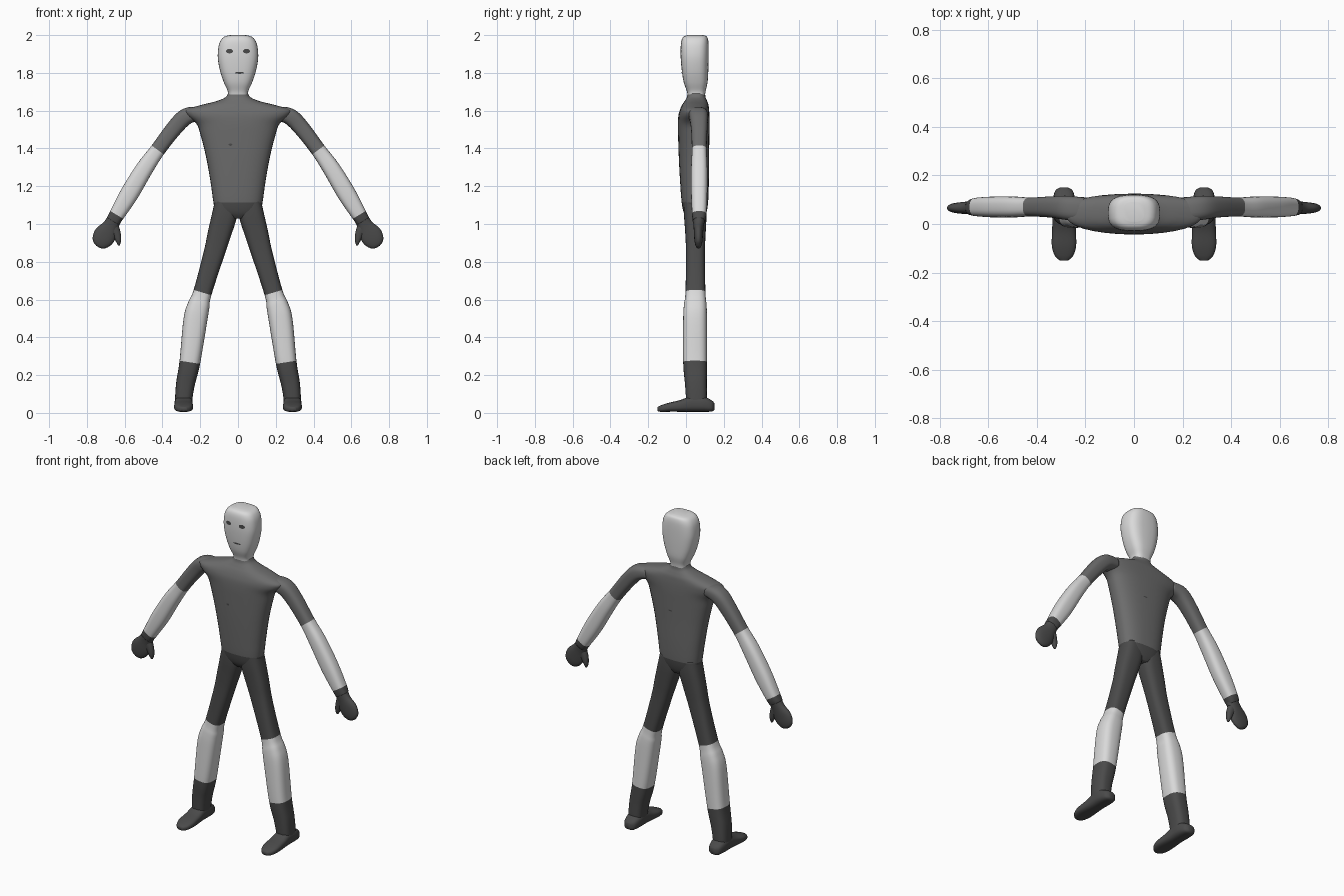
import bpy, bmesh, math
from mathutils import Vector
from mathutils.bvhtree import BVHTree

cube = bpy.data.objects.get("Cube")
if cube:
    bpy.data.objects.remove(cube, do_unlink=True)


def material(name, grey):
    m = bpy.data.materials.new(name)
    m.use_nodes = True
    colour = (grey, grey, grey, 1)
    m.diffuse_color = colour
    m.node_tree.nodes["Principled BSDF"].inputs["Base Color"].default_value = colour
    return m


LIGHT, MID, DARK = 0, 1, 2
MATERIALS = [material("pale_grey", 0.7), material("medium_grey", 0.15),
             material("charcoal", 0.07)]
SIDES = (("left", 1), ("right", -1))
SEGMENTS, STEPS = 32, 5


def finish(name, bm):
    bmesh.ops.recalc_face_normals(bm, faces=bm.faces)
    mesh = bpy.data.meshes.new(name)
    bm.to_mesh(mesh)
    bm.free()
    for m in MATERIALS:
        mesh.materials.append(m)
    for poly in mesh.polygons:
        poly.use_smooth = True
    ob = bpy.data.objects.new(name, mesh)
    bpy.context.collection.objects.link(ob)
    return ob


def spline(rows):
    """Smoothly resample rows of (x, y, z, half width, half depth)."""
    pts = [Vector(r) for r in rows]
    out = []
    for i in range(len(pts) - 1):
        p1, p2 = pts[i], pts[i + 1]
        p0, p3 = pts[max(i - 1, 0)], pts[min(i + 2, len(pts) - 1)]
        for s in range(STEPS):
            t = s / STEPS
            m1, m2 = (p2 - p0) / 2, (p3 - p1) / 2
            d = p2 - p1
            out.append(p1 + m1 * t + (3 * d - 2 * m1 - m2) * t ** 2
                       + (m1 + m2 - 2 * d) * t ** 3)
    return out + [pts[-1]]


def loft(name, rows, colours, power=2.5, side=1, depth=(0, 1, 0)):
    """Skin rounded cross-sections along a path; one colour per span."""
    bm = bmesh.new()
    sections, depth = spline(rows), Vector(depth)
    rings = []
    for i, s in enumerate(sections):
        ahead = sections[min(i + 1, len(sections) - 1)]
        behind = sections[max(i - 1, 0)]
        across = depth.cross(Vector(ahead[:3]) - Vector(behind[:3])).normalized()
        ring = []
        for k in range(SEGMENTS):
            a = math.tau * k / SEGMENTS
            c, d = (math.copysign(abs(v) ** (2 / power), v)
                    for v in (math.cos(a), math.sin(a)))
            p = Vector(s[:3]) + across * c * s[3] + depth * d * s[4]
            p.x *= side
            ring.append(bm.verts.new(p))
        rings.append(ring)
    for i, (r, q) in enumerate(zip(rings, rings[1:])):
        for k in range(SEGMENTS):
            n = (k + 1) % SEGMENTS
            f = bm.faces.new((r[k], r[n], q[n], q[k]))
            f.material_index = colours[i // STEPS]
    bm.faces.new(rings[0]).material_index = colours[0]
    bm.faces.new(rings[-1]).material_index = colours[-1]
    return finish(name, bm)


def painted_mark(name, target, x, z, rx, rz, direction=1):
    """Thin oval hugging the front (or back) of a part."""
    tree = BVHTree.FromPolygons([v.co for v in target.data.vertices],
                                [p.vertices for p in target.data.polygons])
    bm = bmesh.new()
    bmesh.ops.create_circle(bm, cap_ends=True, cap_tris=True, segments=12, radius=1)
    for v in bm.verts:
        px, pz = x + v.co.x * rx, z + v.co.y * rz
        hit = tree.ray_cast(Vector((px, -direction, pz)), Vector((0, direction, 0)))[0]
        v.co = (px, hit.y - direction * 0.002, pz)
    for f in bm.faces:
        f.material_index = DARK
    return finish(name, bm)


# Torso with sloping shoulders and the top of the trousers
torso = loft("torso", [
    (0, .05, 1.03, .05, .045), (0, .048, 1.06, .115, .06),
    (0, .047, 1.115, .13, .07), (0, .045, 1.22, .145, .076),
    (0, .042, 1.35, .168, .08), (0, .041, 1.47, .198, .083),
    (0, .041, 1.53, .22, .084), (0, .042, 1.575, .27, .082),
    (0, .045, 1.605, .275, .077), (0, .049, 1.63, .195, .07),
    (0, .052, 1.65, .115, .06), (0, .054, 1.67, .068, .05),
    (0, .055, 1.692, .053, .046)],
    [DARK] * 2 + [MID] * 10, 2.5)

# Head and neck
head = loft("head", [
    (0, .055, 1.68, .052, .046), (0, .054, 1.705, .055, .05),
    (0, .051, 1.75, .075, .063), (0, .048, 1.81, .095, .07),
    (0, .046, 1.88, .107, .074), (0, .046, 1.94, .103, .074),
    (0, .047, 1.975, .09, .07), (0, .049, 1.993, .07, .06),
    (0, .05, 2.0, .04, .04)], [LIGHT] * 8, 2.9)

for label, side in SIDES:
    # Arm: sleeve, bare forearm, cuff
    loft(label + "_arm", [
        (.2, .058, 1.585, .035, .05), (.272, .066, 1.57, .044, .05),
        (.335, .07, 1.51, .043, .044), (.425, .07, 1.392, .04, .039),
        (.495, .07, 1.293, .046, .043), (.575, .07, 1.16, .049, .043),
        (.642, .07, 1.048, .04, .038), (.662, .068, 1.015, .037, .032)],
        [MID] * 3 + [LIGHT] * 3 + [DARK], 2.7, side)
    # Mitten and thumb
    loft(label + "_hand", [
        (.65, .068, 1.035, .037, .034), (.674, .067, .99, .042, .027),
        (.702, .066, .945, .058, .024), (.722, .066, .912, .053, .021),
        (.735, .066, .889, .036, .015), (.741, .066, .879, .012, .006)],
        [DARK] * 5, 2.2, side)
    loft(label + "_thumb", [
        (.66, .066, .985, .03, .022), (.642, .066, .945, .022, .019),
        (.633, .066, .91, .014, .015), (.631, .066, .887, .005, .006)],
        [DARK] * 3, 2.2, side)
    # Leg: trousers, bare shin, boot
    loft(label + "_leg", [
        (.062, .048, 1.12, .06, .06), (.071, .049, 1.05, .066, .06),
        (.098, .05, .95, .062, .054), (.128, .05, .84, .055, .05),
        (.188, .05, .637, .049, .053), (.208, .049, .57, .058, .06),
        (.226, .048, .49, .063, .063), (.255, .048, .268, .055, .063),
        (.277, .052, .16, .05, .058), (.287, .055, .08, .046, .055),
        (.288, .055, .03, .045, .05)],
        [DARK] * 4 + [LIGHT] * 3 + [DARK] * 3, 2.8, side)
    # Foot, running from heel to toe
    loft(label + "_foot", [
        (.288, .15, .034, .018, .018), (.288, .135, .037, .037, .03),
        (.288, .09, .047, .047, .041), (.288, .03, .048, .047, .042),
        (.288, -.03, .037, .049, .031), (.288, -.09, .03, .05, .024),
        (.288, -.13, .023, .038, .018), (.288, -.15, .02, .018, .011)],
        [DARK] * 7, 2.8, side, (0, 0, 1))
    painted_mark(label + "_eye", head, side * .045, 1.915, .019, .012)

# Small painted marks
painted_mark("mouth", head, .008, 1.8, .026, .005)
painted_mark("chest_mark", torso, -.04, 1.42, .01, .006)
painted_mark("back_mark", torso, .02, 1.42, .014, .004, -1)
